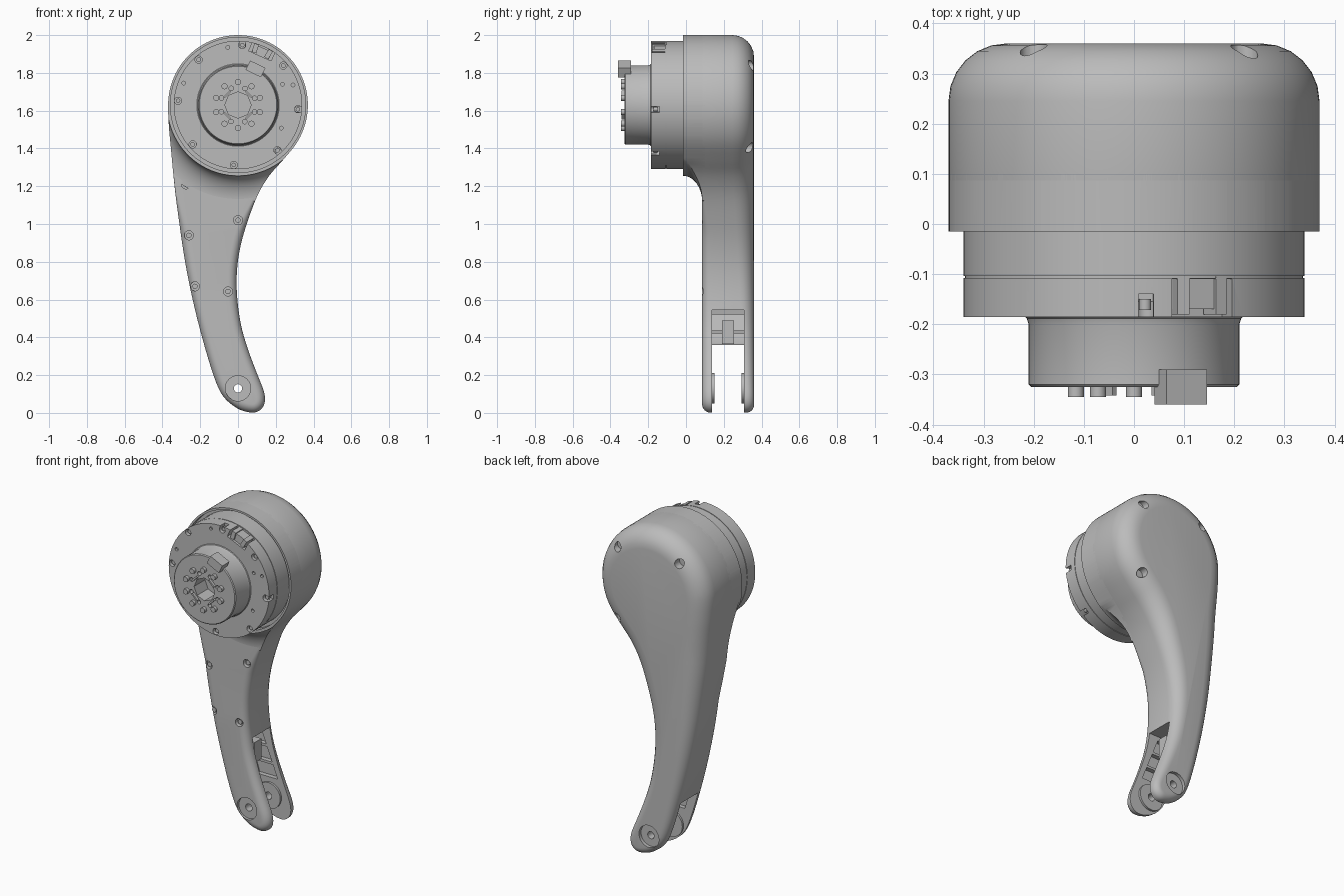
import bpy, bmesh, math
from mathutils import Vector, Matrix

if "Cube" in bpy.data.objects:
    bpy.data.objects.remove(bpy.data.objects["Cube"])

HEAD_Z, HEAD_R = 1.63, 0.37
FRONT, BACK = 0.085, 0.36

grey = bpy.data.materials.new("machined grey")
grey.use_nodes = True
grey.diffuse_color = (0.5, 0.5, 0.5, 1)
grey.node_tree.nodes["Principled BSDF"].inputs["Base Color"].default_value = (0.5, 0.5, 0.5, 1)


def make(name, bm):
    bmesh.ops.recalc_face_normals(bm, faces=bm.faces)
    me = bpy.data.meshes.new(name)
    bm.to_mesh(me)
    bm.free()
    me.materials.append(grey)
    ob = bpy.data.objects.new(name, me)
    bpy.context.collection.objects.link(ob)
    return ob


def smooth(ob):
    ob.data.shade_smooth()
    ob.data.set_sharp_from_angle(angle=math.radians(32))


def loft(name, rings):
    bm = bmesh.new()
    loops = [[bm.verts.new(p) for p in ring] for ring in rings]
    n = len(loops[0])
    for a, b in zip(loops, loops[1:]):
        for i in range(n):
            j = (i + 1) % n
            bm.faces.new((a[i], a[j], b[j], b[i]))
    bm.faces.new(loops[0])
    bm.faces.new(loops[-1])
    return make(name, bm)


def prism(name, pts, y0, y1):
    return loft(name, [[(x, y, z) for x, z in pts] for y in (y0, y1)])


def cylinder(name, x, z, r, y0, y1, sides=24):
    ang = [math.tau * i / sides for i in range(sides)]
    return prism(name, [(x + r * math.cos(a), z + r * math.sin(a)) for a in ang], y0, y1)


def lathe(name, profile, steps=72):
    # Spin a (radius, y) profile about the motor axis
    bm = bmesh.new()
    vs = [bm.verts.new((r, y, HEAD_Z)) for r, y in profile]
    es = [bm.edges.new(p) for p in zip(vs, vs[1:])]
    bmesh.ops.spin(bm, geom=vs + es, cent=(0, 0, HEAD_Z), axis=(0, 1, 0), angle=math.tau, steps=steps)
    bmesh.ops.remove_doubles(bm, verts=bm.verts, dist=1e-5)
    return make(name, bm)


def radial_box(name, angle, r0, r1, width, y0, y1):
    # Box pointing out from the motor axis
    bm = bmesh.new()
    bmesh.ops.create_cube(bm, size=1)
    bmesh.ops.scale(bm, vec=(r1 - r0, y1 - y0, width), verts=bm.verts)
    bmesh.ops.translate(bm, vec=((r0 + r1) / 2, (y0 + y1) / 2, 0), verts=bm.verts)
    bm.transform(Matrix.Translation((0, 0, HEAD_Z)) @ Matrix.Rotation(-math.radians(angle), 4, 'Y'))
    return make(name, bm)


def boolean(target, cutter, op='DIFFERENCE'):
    mod = target.modifiers.new("cut", 'BOOLEAN')
    mod.operation, mod.solver, mod.object = op, 'EXACT', cutter
    dg = bpy.context.evaluated_depsgraph_get()
    me = bpy.data.meshes.new_from_object(target.evaluated_get(dg))
    target.modifiers.clear()
    target.data = me
    bpy.data.objects.remove(cutter)


def polar(angle, r):
    a = math.radians(angle)
    return r * math.cos(a), HEAD_Z + r * math.sin(a)


# Side outline: round head, concave front edge, foot, long back edge
ctrl = [polar(a, HEAD_R) for a in range(180, -37, -12)]
ctrl += [(.235, 1.335), (.165, 1.255), (.105, 1.155), (.053, 1.02), (.015, .89), (-.005, .76),
         (-.005, .62), (.015, .47), (.053, .336), (.1, .21), (.138, .11), (.14, .05), (.113, .012),
         (.068, .002), (-.005, .025), (-.08, .09), (-.13, .2), (-.19, .4), (-.24, .6), (-.28, .8),
         (-.31, 1.0), (-.336, 1.2), (-.355, 1.4), (-.366, 1.52)]
ctrl = [Vector(p) for p in ctrl]
outline, N = [], len(ctrl)
for i in range(N):
    a, b, c, d = (ctrl[(i + k) % N] for k in (-1, 0, 1, 2))
    for t in (0, .25, .5, .75):
        outline.append(.5 * (2 * b + (c - a) * t + (2 * a - 5 * b + 4 * c - d) * t * t
                             + (3 * b - a - 3 * c + d) * t ** 3))
normals = []
for i in range(len(outline)):
    t = (outline[(i + 1) % len(outline)] - outline[i - 1]).normalized()
    normals.append(Vector((-t.y, t.x)))


def ramp(v, lo, hi):
    return min(1, max(0, (v - lo) / (hi - lo)))


def ring(side, deg):
    # One outline ring on the rounded front (-1) or back (+1) edge
    c, s = math.cos(math.radians(deg)), math.sin(math.radians(deg))
    pts = []
    for p, n in zip(outline, normals):
        r = .04 + .075 * ramp(p.y, .1, 1.3) if side > 0 else .002 + .043 * ramp(-p.y, -1.2, -.95)
        q = p - n * r * (1 - c)
        pts.append((q.x, BACK - r * (1 - s) if side > 0 else FRONT + r * (1 - s), q.y))
    return pts


steps = (0, 15, 30, 45, 60, 75, 90)
leg = loft("leg_shell", [ring(-1, d) for d in reversed(steps)] + [ring(1, d) for d in steps])

# Fork slot, stiffening pockets and pivot bores
boolean(leg, prism("slot", [(.3, .545), (-.1, .545), (-.13, .36), (-.3, .36), (-.3, -.1), (.3, -.1)],
                   .1375, .307))
for z0, z1 in ((.24, .32), (.335, .42), (.435, .52)):
    pts = [(-.075 - .31 * (z0 - .2), z0), (.07 - .4 * (z0 - .2), z0),
           (.07 - .4 * (z1 - .2), z1), (-.075 - .31 * (z1 - .2), z1)]
    boolean(leg, prism("pocket", pts, .11, .335))
for y0, y1 in ((0, .105), (.34, .4)):
    boolean(leg, cylinder("pivot_recess", 0, .13, .067, y0, y1, 40))
boolean(leg, cylinder("pivot_hole", 0, .13, .022, 0, .4))

# Screw holes in the front and back of the shell
front_screws = [(-.275, 1.21), (0, 1.02), (-.26, .94), (-.228, .67), (-.053, .643)]
for x, z in front_screws:
    boolean(leg, cylinder("screw_hole", x, z, .024, 0, .11))
for x, z in ((.22, 1.84), (-.2, 1.85), (.225, 1.405)):
    boolean(leg, cylinder("back_hole", x, z, .027, .31, .5))
smooth(leg)
for x, z in front_screws:
    smooth(cylinder("leg_screw", x, z, .014, .095, .115, 16))

# Pivot bosses inside the fork
for name, y0, y1 in (("front_pivot_boss", .13, .15), ("back_pivot_boss", .294, .312)):
    boss = cylinder(name, 0, .13, .08, y0, y1, 40)
    boolean(boss, cylinder("hole", 0, .13, .022, 0, .4))
    smooth(boss)
prism("fork_rib", [(-.14, .365), (-.02, .365), (-.02, .49), (-.14, .49)], .19, .255)

# Head collar with rim groove, flaring into the leg front
flare = [(.375 + .14 * (1 - math.cos(a)), -.015 + .101 * math.sin(a))
         for a in (math.radians(9 * k) for k in range(11))]
collar = lathe("head_collar", [(0, .02), (.358, .02), (.358, -.015)] + flare + [(.515, .1), (0, .1)], 96)
boolean(collar, prism("limit", outline, -.1, .3), 'INTERSECT')
smooth(collar)

# Motor body with rim notches and a connector bay
motor = lathe("motor_body", [(0, .03), (.34, .03), (.34, -.104), (.337, -.104), (.337, -.108),
                             (.34, -.108), (.34, -.185), (0, -.185)])
for a in range(-4, 352, 45):
    if a != 41:
        boolean(motor, radial_box("notch", a, .308, .4, .03, -.2, -.14))
    boolean(motor, cylinder("screw_seat", *polar(a, .318), .019, -.2, -.155, 16))
boolean(motor, radial_box("bay", 66, .285, .4, .13, -.2, -.11))
for a in (25, 20, -28, 158, 100, 222):
    boolean(motor, cylinder("pin_hole", *polar(a, .26 if a in (-28, 25) else .31), .01, -.2, -.17, 12))
smooth(motor)
for a in range(-4, 352, 45):
    smooth(cylinder("motor_screw", *polar(a, .318), .012, -.172, -.15, 12))

# Connector pieces in the bay
radial_box("connector_base", 66, .28, .33, .1, -.17, -.105)
for a in (59, 73):
    radial_box("connector_clip", a, .29, .338, .025, -.18, -.105)

# Output hub with central bore
hub = lathe("output_hub", [(0, -.18), (.225, -.18), (.214, -.188), (.21, -.2), (.21, -.32),
                           (.205, -.325), (0, -.325)])
boolean(hub, cylinder("bore", 0, HEAD_Z, .07, -.4, -.22, 8))
for k in range(8):
    boolean(hub, cylinder("bolt_hole", *polar(45 * k + 22, .095), .012, -.4, -.3, 12))
smooth(hub)
for k in range(10):
    smooth(cylinder("hub_pin", *polar(36 * k + 18, .122), .016, -.345, -.32, 16))
for k in range(4):
    radial_box("hub_pad", 90 * k + 45, .075, .085, .05, -.342, -.32)

# Cable plug on top of the hub
radial_box("cable_plug", 64, .185, .24, .09, -.36, -.29)
